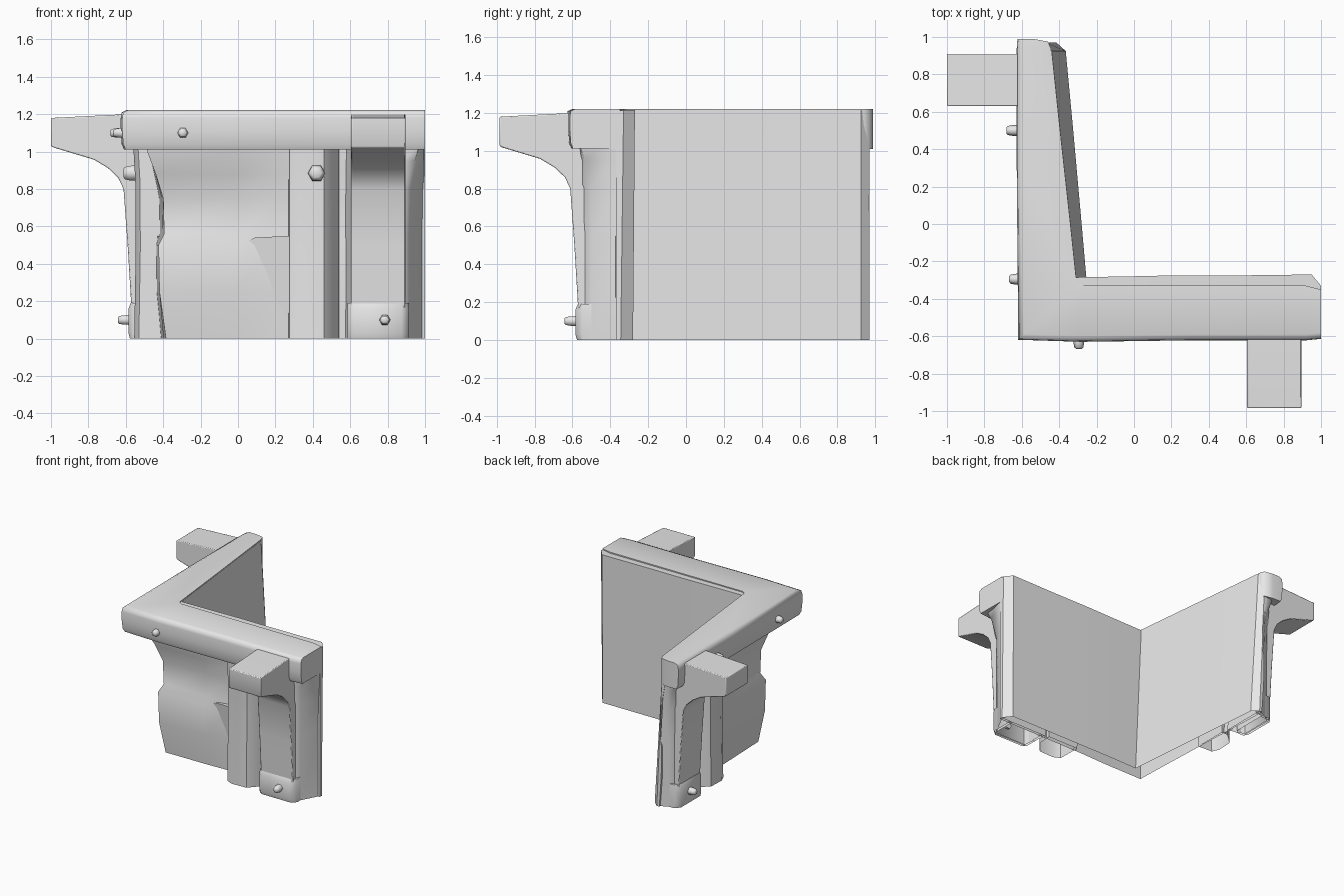
import bpy, bmesh, math
from mathutils import Vector

if "Cube" in bpy.data.objects:
    bpy.data.objects.remove(bpy.data.objects["Cube"])

stone = bpy.data.materials.new("stone_grey")
stone.use_nodes = True
GREY = (0.8, 0.8, 0.8, 1)
stone.diffuse_color = GREY
stone.node_tree.nodes["Principled BSDF"].inputs["Base Color"].default_value = GREY


# Each wing is described by u (along the wing), d (outward) and z
def front(u, d, z):
    return Vector((u, -d, z))


def side(u, d, z):
    return Vector((-d, u, z))


def corner(u, d, z):
    return Vector((-d, -d, z))


def loft(name, rings, bevel=0.0, angle=40):
    bm = bmesh.new()
    rows = [[bm.verts.new(p) for p in ring] for ring in rings]
    n = len(rows[0])
    for a, b in zip(rows, rows[1:]):
        for i in range(n):
            j = (i + 1) % n
            bm.faces.new((a[i], a[j], b[j], b[i]))
    bm.faces.new(rows[0])
    bm.faces.new(rows[-1])
    bmesh.ops.recalc_face_normals(bm, faces=bm.faces)
    # the underside stays open where a part stands on the ground
    ground = [f for f in bm.faces if all(v.co.z < .001 for v in f.verts)]
    bmesh.ops.delete(bm, geom=ground, context="FACES")
    mesh = bpy.data.meshes.new(name)
    bm.to_mesh(mesh)
    bm.free()
    mesh.materials.append(stone)
    obj = bpy.data.objects.new(name, mesh)
    bpy.context.collection.objects.link(obj)
    if bevel:
        mod = obj.modifiers.new("soft_edges", "BEVEL")
        mod.width, mod.segments = bevel, 2
        mod.limit_method, mod.angle_limit = "ANGLE", math.radians(40)
    bpy.ops.object.select_all(action="DESELECT")
    obj.select_set(True)
    bpy.context.view_layer.objects.active = obj
    bpy.ops.object.shade_smooth_by_angle(angle=math.radians(angle))


# Wall: one rough section swept around the corner, flat on the inside
ROUGH = [(0, .385), (.25, .42), (.5, .425), (.56, .395), (.75, .4), (.88, .44), (1, .485), (1.21, .5)]


def wall_ring(place, u, rough, low, high, shift=0.0):
    outer = [place(u, .37 + shift + (d - .37) * rough, z) for z, d in ROUGH]
    return outer + [place(u, high, 1.215), place(u, low, 0)]


inner_corner = [Vector((-.31, -.285, 1.215)), Vector((-.255, -.285, 0))]
loft("corner_wall", [
    wall_ring(side, .97, .5, .415, .47, .06),
    wall_ring(side, .925, .6, .365, .44, .06),
    wall_ring(side, .5, .7, .325, .395, .04),
    wall_ring(side, .0, .6, .28, .34, .02),
    wall_ring(corner, 0, 1, .3, .3)[:-2] + inner_corner,
    wall_ring(front, -.02, .85, .28, .28),
    wall_ring(front, .2, .3, .28, .275),
    wall_ring(front, .55, .2, .28, .275),
    wall_ring(front, .95, .1, .28, .27),
    wall_ring(front, 1, .0, .345, .33),
], angle=30)

# Top beam: full, softly rounded section turning the same corner
BEAM = [(.44, 1.01), (.605, 1.012), (.617, 1.04), (.622, 1.11), (.622, 1.18), (.617, 1.21), (.59, 1.222), (.44, 1.222)]


def beam_ring(place, u, back, reach=0.0):
    pts = [(d + reach, z) for d, z in BEAM]
    pts[0], pts[-1] = (back, 1.01), (back, 1.222)
    return [place(u, d, z) for d, z in pts]


loft("top_beam", [
    beam_ring(side, .988, .53),
    beam_ring(side, .975, .46, .003),
    beam_ring(side, .94, .445, .005),
    beam_ring(side, .3, .375, .005),
    beam_ring(corner, 0, .31, -.003),
    beam_ring(front, -.28, .33, .008),
    beam_ring(front, .3, .33),
    beam_ring(front, .92, .33),
    beam_ring(front, 1, .35, -.008),
], angle=60)

# Bracket outline, back excluded: post curving out into the projecting arm
BRACKET = [(.56, 0), (.572, .2), (.59, .5), (.612, .8), (.64, .86), (.695, .912),
           (.77, .957), (.98, 1.02)]


def bracket(wing, place, lo, hi, tip, end, back, lean):
    outline = [(back, 0)] + BRACKET + [(tip, 1.03), (tip, 1.18), (.6, 1.2), (back, 1.2)]
    loft(wing + "_bracket", [[place(u, d, z) for d, z in outline] for u in (lo, hi)], .006)
    # sloping cheeks that blend the post into the wall and flare under the beam
    root = back - lean
    cheeks = []
    for z, flare in ((0, 0), (.55, 0), (.8, .1), (.95, .5), (1.05, 1)):
        d = root + lean * z
        shoulder = hi + .02 + flare * (end - hi - .04)
        cheeks.append([place(lo - .035, d, z), place(lo + .01, .55, z),
                       place(hi - .01, .55, z), place(shoulder, .5 + .07 * flare, z),
                       place(end, d + .06 * flare, z), place(end, d, z)])
    loft(wing + "_bracket_cheeks", cheeks, angle=60)
    foot = [(lo - .02, root), (lo - .02, .56), (lo + .01, .585),
            (hi - .02, .585), (hi + .02, .55), (hi + .02, root)]
    loft(wing + "_bracket_foot",
         [[place(u, root + (d - root) * k, z) for u, d in foot]
          for z, k in ((0, .96), (.03, 1), (.16, 1), (.19, .94))], angle=60)


def pilaster(wing, place, back):
    section = [(.27, back), (.275, .53), (.33, .555), (.46, .55), (.54, .46), (.545, back)]
    loft(wing + "_pilaster",
         [[place(u, d * k, z) for u, d in section] for z, k in ((0, 1), (.5, .985), (.85, .99), (1.04, 1.01))])


def peg(name, place, u, d, z, r=.032):
    rings = []
    for depth, k in ((-.05, 1), (.03, .9), (.055, .75), (.062, .5)):
        rings.append([place(u + r * k * math.cos(t * math.pi / 3), d + depth,
                            z + r * k * math.sin(t * math.pi / 3)) for t in range(6)])
    loft(name, rings, angle=60)


# Broken rock slab beside each pilaster, sinking into the wall lower down
def slab(wing, place):
    face = [(.05, .52, 1), (.09, .54, 1), (.28, .55, 1), (.28, .1, 0), (.13, .29, .3)]
    loft(wing + "_rock_slab",
         [[place(u, .35 + rise * k + u * .13, z) for u, z, k in face] for rise in (-.01, .045)])


bracket("front", front, .605, .895, .985, .995, .35, 0)
bracket("side", side, .63, .91, 1, .968, .475, .06)
pilaster("front", front, .34)
pilaster("side", side, .405)
for wing, place in (("front", front), ("side", side)):
    slab(wing, place)
    peg(wing + "_beam_peg", place, -.295, .605, 1.1)
    peg(wing + "_pilaster_peg", place, .42, .55, .885, .05)
    peg(wing + "_foot_peg", place, .785, .58, .1)
peg("side_second_beam_peg", side, .5, .62, 1.1)
